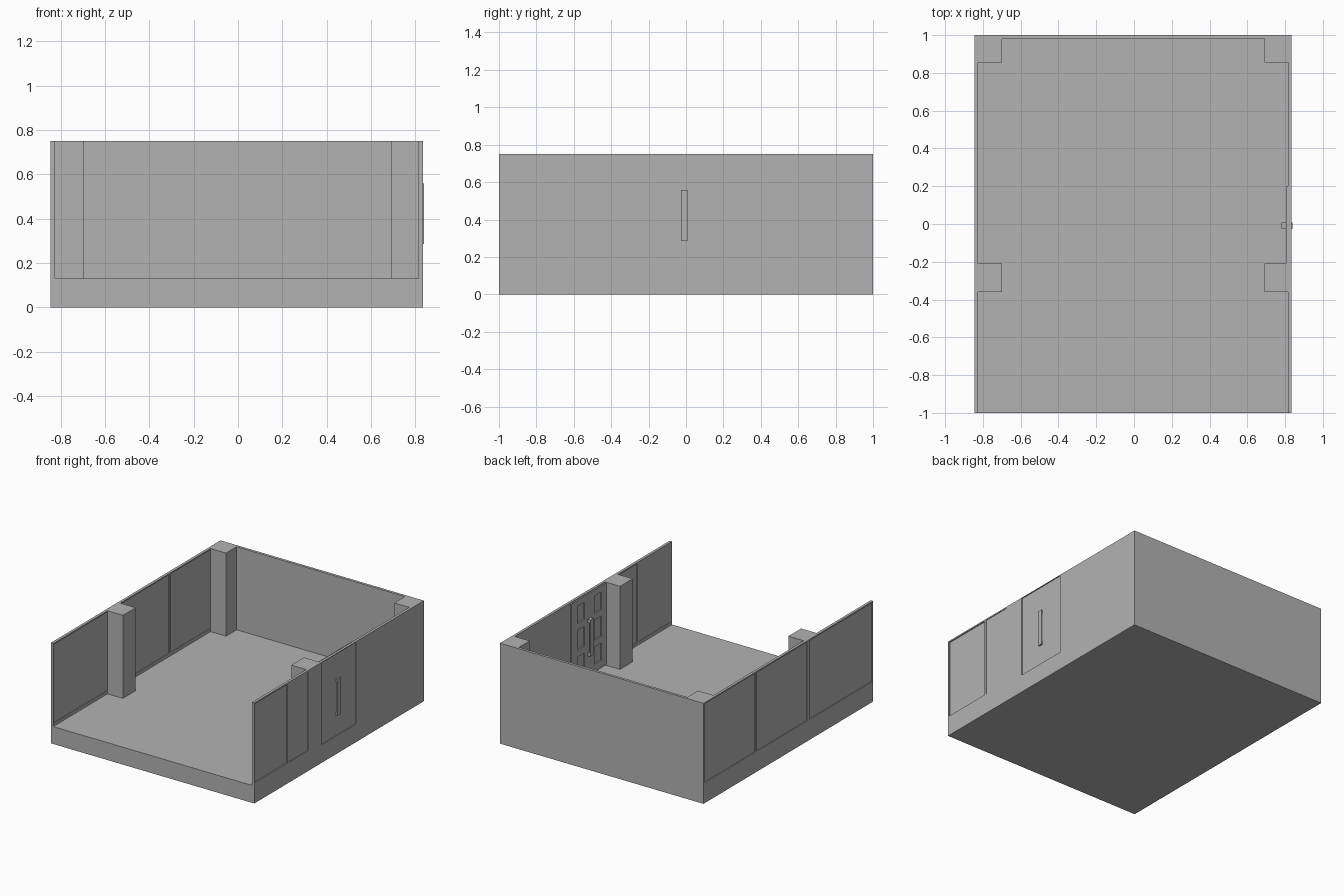
import bpy
import bmesh
from mathutils import Vector

if "Cube" in bpy.data.objects:
    bpy.data.objects.remove(bpy.data.objects["Cube"], do_unlink=True)

# One plain grey for everything
GREY = (0.45, 0.45, 0.45, 1)
grey = bpy.data.materials.new("plain_grey")
grey.use_nodes = True
grey.diffuse_color = GREY
grey.node_tree.nodes["Principled BSDF"].inputs["Base Color"].default_value = GREY


def boxes(name, spans):
    """One object made of boxes, each given as x, y and z spans."""
    bm = bmesh.new()
    for span in spans:
        made = bmesh.ops.create_cube(bm, size=1)["verts"]
        for v in made:
            v.co = Vector([a + (b - a) * (c + 0.5) for (a, b), c in zip(span, v.co)])
    mesh = bpy.data.meshes.new(name)
    bm.to_mesh(mesh)
    bm.free()
    mesh.materials.append(grey)
    ob = bpy.data.objects.new(name, mesh)
    bpy.context.collection.objects.link(ob)
    return ob


def framed(name, x, y, z, columns):
    """Posts and rails around columns of openings: (y span, [z spans])."""
    parts, start = [], y[0]
    for (a, b), holes in columns:
        parts.append((x, (start, a), z))
        low = z[0]
        for bottom, top in holes:
            parts.append((x, (a, b), (low, bottom)))
            low = top
        parts.append((x, (a, b), (low, z[1])))
        start = b
    parts.append((x, (start, y[1]), z))
    return boxes(name, parts)


FLOOR, TOP = 0.13, 0.75
LEFT, RIGHT = (0.815, 0.835), (-0.845, -0.825)
WALL_Z, PANE_Z = (FLOOR, TOP), (0.153, 0.74)

# Slab and back wall
boxes("floor_slab", [((RIGHT[0], LEFT[1]), (-1, 1), (0, FLOOR))])
boxes("back_wall", [((RIGHT[1], LEFT[0]), (0.98, 1), WALL_Z)])

# Right wall: three windows
right_windows = [(-0.99, -0.25), (-0.22, 0.37), (0.39, 0.985)]
framed("right_wall", RIGHT, (-1, 1), WALL_Z, [(s, [PANE_Z]) for s in right_windows])
boxes("right_panes", [((-0.839, -0.831), s, PANE_Z) for s in right_windows])

# Left wall: two windows and a doorway
left_windows = [(-0.99, -0.61), (-0.59, -0.37)]
DOOR_Y, DOOR_Z = (-0.21, 0.2), (0.135, 0.745)
framed("left_wall", LEFT, (-1, 1), WALL_Z,
       [(s, [PANE_Z]) for s in left_windows] + [(DOOR_Y, [DOOR_Z])])
for i, (s, outer) in enumerate(zip(left_windows, (0.827, 0.831))):
    boxes(f"left_pane_{i + 1}", [((outer - 0.008, outer), s, PANE_Z)])

# Door: flat outside, six sunk panels inside
rows = [(0.19, 0.32), (0.37, 0.52), (0.57, 0.7)]
framed("door_frame", (0.805, 0.815), DOOR_Y, DOOR_Z,
       [((-0.155, -0.07), rows), ((0.045, 0.13), rows)])
boxes("door_leaf", [((0.815, 0.829), DOOR_Y, DOOR_Z)])

# Pull handles on both sides of the door
GRIP_Y, GRIP_Z = (-0.026, 0.009), (0.285, 0.558)
for name, bar, post in (("inner_handle", (0.782, 0.79), (0.79, 0.805)),
                        ("outer_handle", (0.834, 0.84), (0.829, 0.834))):
    boxes(name, [(bar, GRIP_Y, GRIP_Z)] +
          [(post, GRIP_Y, (z, z + 0.025)) for z in (GRIP_Z[0], GRIP_Z[1] - 0.025)])

# Pillars along both side walls
for place, y in (("middle", (-0.36, -0.21)), ("back", (0.855, 0.98))):
    boxes(f"left_{place}_pillar", [((0.692, LEFT[0]), y, WALL_Z)])
    boxes(f"right_{place}_pillar", [((RIGHT[1], -0.698), y, WALL_Z)])
